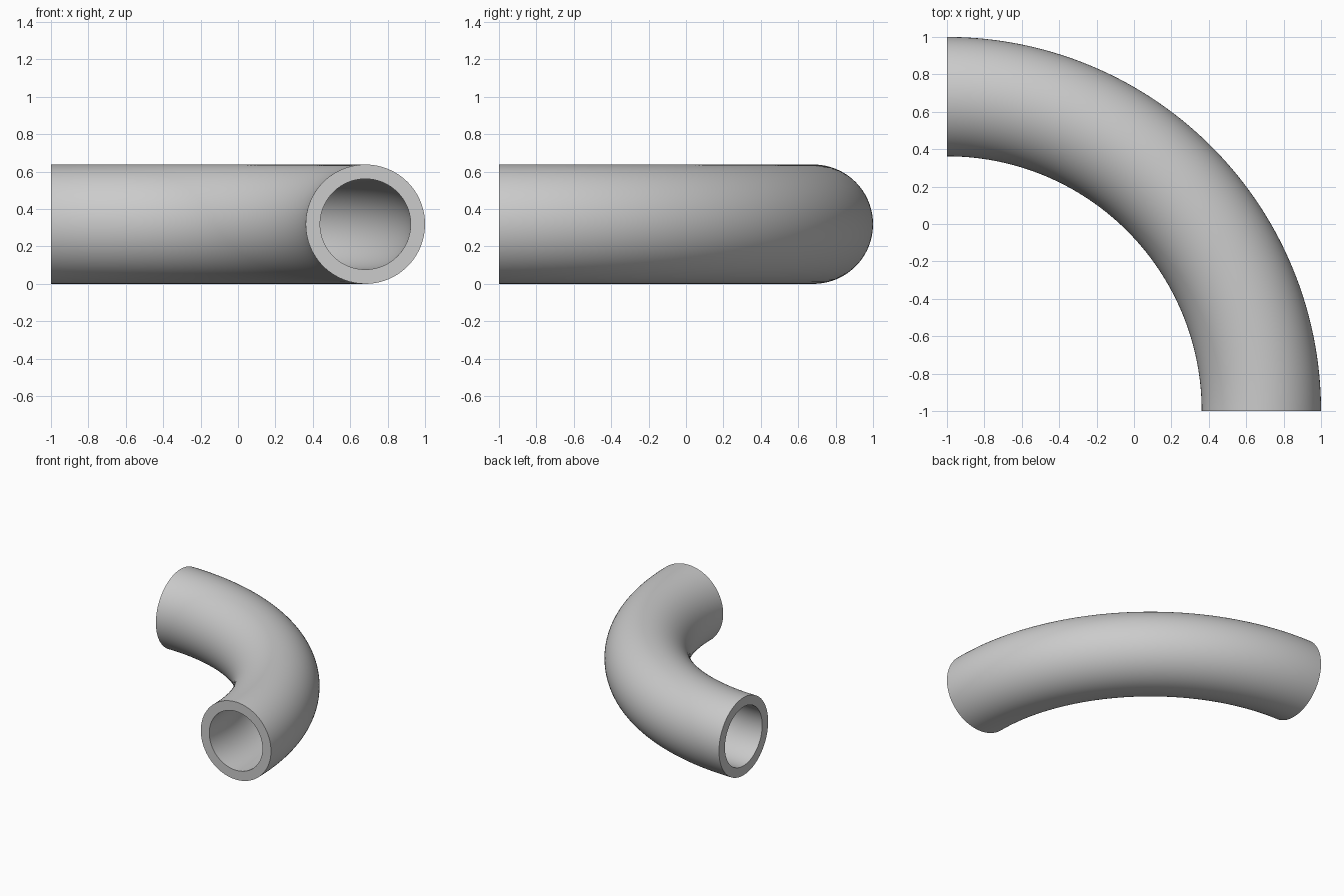
import bpy, bmesh
from math import cos, sin, pi, radians

if "Cube" in bpy.data.objects:
    bpy.data.objects.remove(bpy.data.objects["Cube"])

OUTER, BORE = 0.319, 0.242      # pipe radii
BEND = 2.0 - OUTER              # centreline radius of the bend
SIDES, STEPS = 96, 96

bm = bmesh.new()


def ring(angle, radius):
    """Circle of vertices across the pipe at a given bend angle."""
    verts = []
    for i in range(SIDES):
        t = 2 * pi * i / SIDES
        r = BEND + radius * cos(t)
        verts.append(bm.verts.new((r * cos(angle) - 1, r * sin(angle) - 1,
                                   OUTER + radius * sin(t))))
    return verts


def bridge(a, b):
    for i in range(SIDES):
        j = (i + 1) % SIDES
        bm.faces.new((a[i], a[j], b[j], b[i]))


# Outer wall and bore swept through a quarter turn
angles = [pi / 2 * s / STEPS for s in range(STEPS + 1)]
outer = [ring(a, OUTER) for a in angles]
bore = [ring(a, BORE) for a in angles]
for s in range(STEPS):
    bridge(outer[s], outer[s + 1])
    bridge(bore[s + 1], bore[s])

# Flat annular ends
bridge(bore[0], outer[0])
bridge(outer[-1], bore[-1])

bmesh.ops.recalc_face_normals(bm, faces=bm.faces)
mesh = bpy.data.meshes.new("pipe_elbow")
bm.to_mesh(mesh)
bm.free()
elbow = bpy.data.objects.new("pipe_elbow", mesh)
bpy.context.collection.objects.link(elbow)

# Smooth walls, crisp end rims
bpy.context.view_layer.objects.active = elbow
elbow.select_set(True)
bpy.ops.object.shade_smooth_by_angle(angle=radians(30))
